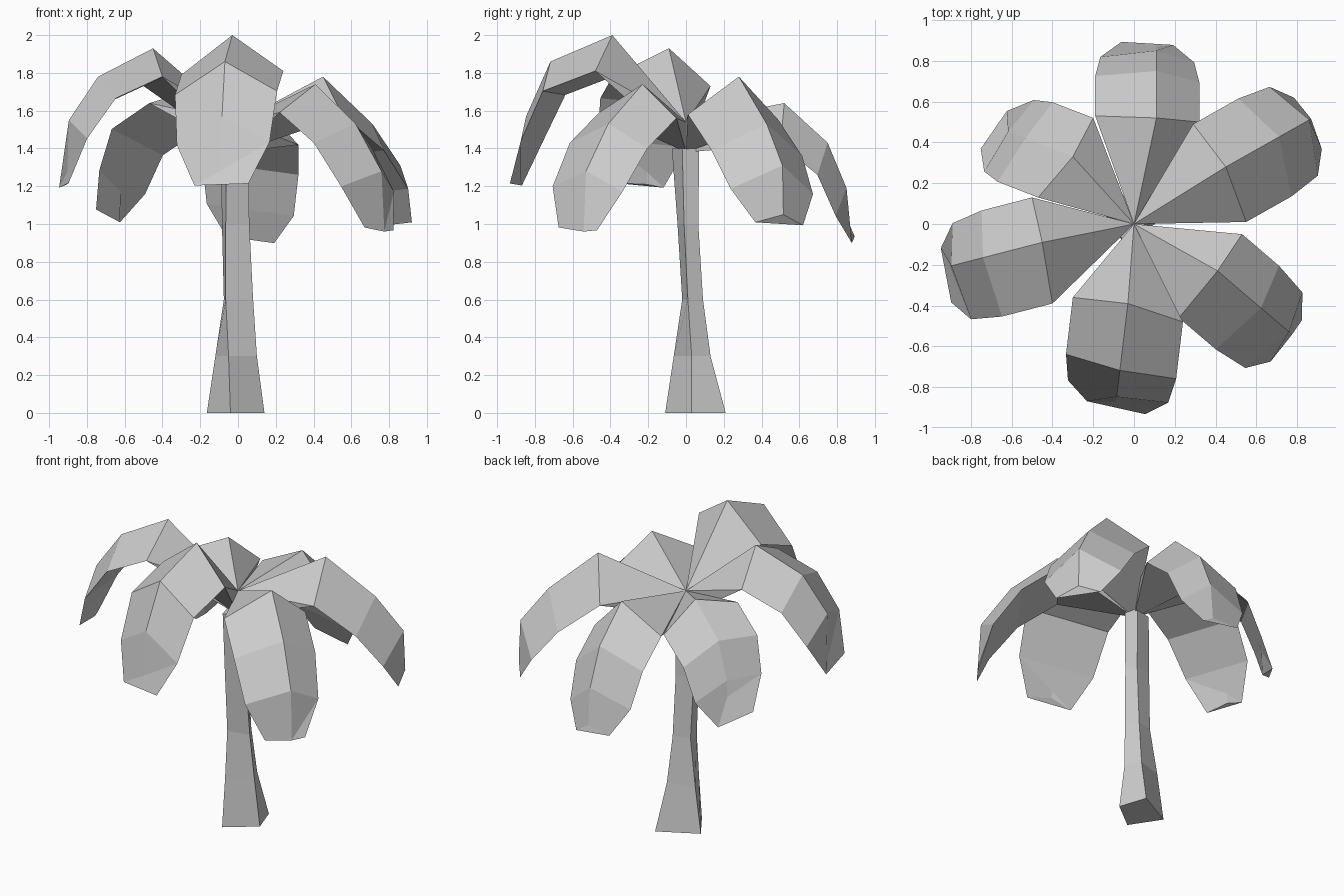
import bpy, bmesh
from mathutils import Vector

if "Cube" in bpy.data.objects:
    bpy.data.objects.remove(bpy.data.objects["Cube"])

CROWN_TOP = Vector((0, 0, 1.54))
CROWN_LOW = Vector((0, 0, 1.38))


def make_object(name, points, faces):
    bm = bmesh.new()
    vs = [bm.verts.new(p) for p in points]
    for f in faces:
        bm.faces.new([vs[i] for i in f])
    bmesh.ops.recalc_face_normals(bm, faces=bm.faces)
    mesh = bpy.data.meshes.new(name)
    bm.to_mesh(mesh)
    bm.free()
    obj = bpy.data.objects.new(name, mesh)
    bpy.context.collection.objects.link(obj)


def frond(name, heading, left, ridge, right, steps):
    """Triangular-section frond: shoulder section, then three drooping (out, down) steps."""
    left, ridge, right = Vector(left), Vector(ridge), Vector(right)
    side = (right - left).normalized()
    out = Vector((*heading, 0)).normalized()
    pts = [CROWN_TOP, CROWN_LOW, left, ridge, right]
    edge_shape = ((.85, .76, .0), (.95, .92, .025), (0, .66, .105))
    for (r, d), (kr, kd, inset) in zip(steps, edge_shape):
        edge = out * (r * kr if kr else .08) + Vector((0, 0, -d * kd))
        left = left + edge + side * inset
        right = right + edge - side * inset
        ridge = ridge + out * r + Vector((0, 0, -d))
        pts += [left, ridge, right]
    # root wedge
    faces = [(0, 2, 3), (0, 3, 4), (0, 1, 2), (0, 4, 1), (1, 4, 2)]
    # body sections
    for a in (2, 5, 8):
        b = a + 3
        faces += [(a, b, b + 1, a + 1), (a + 1, b + 1, b + 2, a + 2), (a + 2, b + 2, b, a)]
    faces.append((11, 13, 12))
    make_object(name, pts, faces)


# Fronds: heading, left shoulder, ridge shoulder, right shoulder, droop steps
frond("frond_back", (0, 1), (-.19, .53, 1.49), (.11, .52, 1.64), (.32, .50, 1.42),
      [(.23, .21), (.10, .24), (.02, .24)])
frond("frond_back_left", (-.93, .36), (-.47, .13, 1.64), (-.30, .33, 1.69), (-.20, .52, 1.50),
      [(.25, .18), (.09, .23), (.01, .27)])
frond("frond_left", (-.97, -.25), (-.40, -.39, 1.78), (-.45, -.09, 1.93), (-.50, .13, 1.73),
      [(.30, .15), (.16, .23), (.01, .34)])
frond("frond_front", (-.12, -1), (.24, -.48, 1.81), (-.03, -.39, 2.0), (-.30, -.36, 1.79),
      [(.33, .14), (.13, .29), (.03, .33)])
frond("frond_front_right", (.76, -.65), (.53, -.05, 1.56), (.41, -.23, 1.74), (.22, -.46, 1.59),
      [(.28, .21), (.18, .25), (.02, .32)])
frond("frond_back_right", (.87, .49), (.29, .49, 1.55), (.45, .28, 1.78), (.55, .01, 1.58),
      [(.30, .25), (.17, .22), (.01, .26)])

# Trunk: four-sided, flared at the base and slightly bent
rings = [
    (0.0, [(-.04, -.11), (.14, .03), (.08, .21), (-.165, .08)]),
    (0.3, [(-.05, -.065), (.10, .03), (.05, .13), (-.12, .075)]),
    (0.6, [(-.065, -.02), (.08, .01), (.035, .09), (-.075, .06)]),
    (1.0, [(-.065, -.045), (.06, -.01), (.03, .065), (-.085, .04)]),
    (1.4, [(-.06, -.075), (.055, -.02), (.03, .07), (-.09, .03)]),
]
pts = [(x, y, z) for z, ring in rings for x, y in ring]
faces = [(3, 2, 1, 0), (16, 17, 18, 19)]
for r in range(len(rings) - 1):
    for i in range(4):
        a, b = r * 4 + i, r * 4 + (i + 1) % 4
        faces.append((a, b, b + 4, a + 4))
make_object("trunk", pts, faces)
